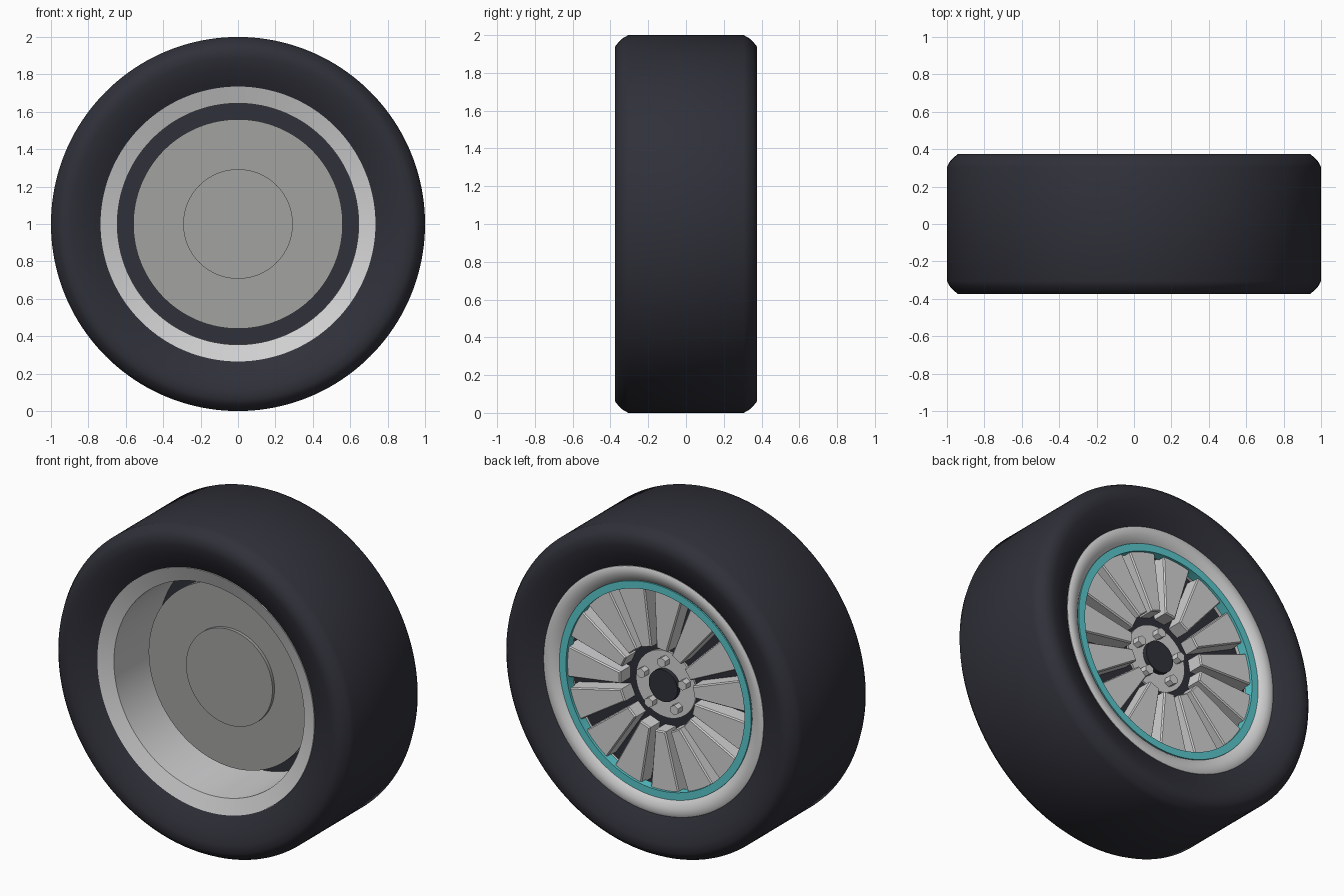
import bpy, bmesh, math
from mathutils import Matrix, Vector

cube = bpy.data.objects.get("Cube")
if cube:
    bpy.data.objects.remove(cube, do_unlink=True)

CENTRE = Vector((0, 0, 1))


def material(name, rgb):
    m = bpy.data.materials.new(name)
    m.use_nodes = True
    m.diffuse_color = (*rgb, 1)
    m.node_tree.nodes["Principled BSDF"].inputs["Base Color"].default_value = (*rgb, 1)
    return m


RUBBER = material("dark rubber", (0.029, 0.030, 0.041))
ALLOY = material("light alloy", (0.64, 0.64, 0.65))
STEEL = material("brake steel", (0.36, 0.36, 0.355))
TEAL = material("teal trim", (0.1, 0.57, 0.6))


def finish(name, bm, mat, angle=35):
    bmesh.ops.recalc_face_normals(bm, faces=bm.faces)
    mesh = bpy.data.meshes.new(name)
    bm.to_mesh(mesh)
    bm.free()
    mesh.materials.append(mat)
    ob = bpy.data.objects.new(name, mesh)
    ob.location = CENTRE
    bpy.context.collection.objects.link(ob)
    bpy.ops.object.select_all(action='DESELECT')
    ob.select_set(True)
    bpy.context.view_layer.objects.active = ob
    bpy.ops.object.shade_smooth_by_angle(angle=math.radians(angle))
    return ob


def lathe(name, profile, mat, steps=128, angle=35):
    """Revolve a closed (radius, y) profile around the axle."""
    bm = bmesh.new()
    verts = [bm.verts.new((r, y, 0)) for r, y in profile]
    edges = [bm.edges.new((v, verts[(i + 1) % len(verts)])) for i, v in enumerate(verts)]
    bmesh.ops.spin(bm, geom=verts + edges, cent=(0, 0, 0), axis=(0, 1, 0),
                   angle=math.tau, steps=steps, use_merge=True)
    bmesh.ops.remove_doubles(bm, verts=bm.verts, dist=0.0001)
    bmesh.ops.dissolve_degenerate(bm, edges=bm.edges, dist=0.0001)
    return finish(name, bm, mat, angle)


def disc(name, radius, y0, y1, mat, steps=96):
    return lathe(name, [(0, y0), (radius, y0), (radius, y1), (0, y1)], mat, steps)


# Tyre: flat tread, rounded shoulders, side walls sloping in to the rim
side = [(0.70, 0.285), (0.76, 0.32), (0.83, 0.355), (0.89, 0.372),
        (0.94, 0.375), (0.965, 0.355), (0.985, 0.333), (1.0, 0.305)]
lathe("tyre", [(r, -y) for r, y in side] + side[::-1], RUBBER, 160, 50)

# Rim: inner flange, open barrel and rounded outer lip
lathe("rim", [(0.735, -0.27), (0.735, -0.312), (0.645, -0.28), (0.645, 0.285),
              (0.665, 0.304), (0.695, 0.317), (0.725, 0.322), (0.745, 0.314),
              (0.75, 0.30), (0.75, 0.27), (0.70, 0.25), (0.70, -0.25)], ALLOY, 160)

# Teal trim ring round the spoked face
lathe("trim_ring", [(0.605, 0.24), (0.65, 0.24), (0.65, 0.298), (0.605, 0.298)], TEAL, 160)

# Dark plate behind the spokes, brake disc on the inner side
disc("backing_plate", 0.65, 0.15, 0.182, RUBBER, 128)
disc("axle", 0.2, -0.04, 0.16, RUBBER)
disc("brake_disc", 0.56, -0.065, -0.025, STEEL, 128)
disc("brake_hub", 0.293, -0.085, -0.05, STEEL, 128)

# Spoke panels: tapered wedges with slim gaps
PANELS = 15
bm = bmesh.new()
for i in range(PANELS):
    turn = Matrix.Rotation(-math.radians(1) - i * math.tau / PANELS, 3, 'Y')
    outline = [(0.25, -0.036), (0.61, -0.096), (0.61, 0.096), (0.25, 0.036)]
    rings = []
    for y, inset in ((0.17, 0), (0.274, 0), (0.282, 0.006)):
        ring = []
        for r, w in outline:
            shrink = inset if w < 0 else -inset
            ring.append(bm.verts.new(turn @ Vector((r + (inset if r < 0.4 else 0), y, w + shrink))))
        rings.append(ring)
    for a, b in zip(rings, rings[1:]):
        for k in range(4):
            n = (k + 1) % 4
            bm.faces.new((a[k], a[n], b[n], b[k]))
    bm.faces.new(rings[0])
    bm.faces.new(rings[-1])
finish("spoke_panels", bm, ALLOY, 20)

# Hub plate, centre cap and wheel bolts
disc("hub_plate", 0.203, 0.17, 0.195, ALLOY)
disc("centre_cap", 0.097, 0.18, 0.222, RUBBER, 48)
bm = bmesh.new()
for i in range(5):
    a = math.pi / 2 + i * math.tau / 5
    place = (Matrix.Translation((0.148 * math.cos(a), 0.212, 0.148 * math.sin(a)))
             @ Matrix.Rotation(math.pi / 2, 4, 'X'))
    bmesh.ops.create_cone(bm, cap_ends=True, segments=6, radius1=0.03, radius2=0.03,
                          depth=0.055, matrix=place)
finish("wheel_bolts", bm, ALLOY, 20)
